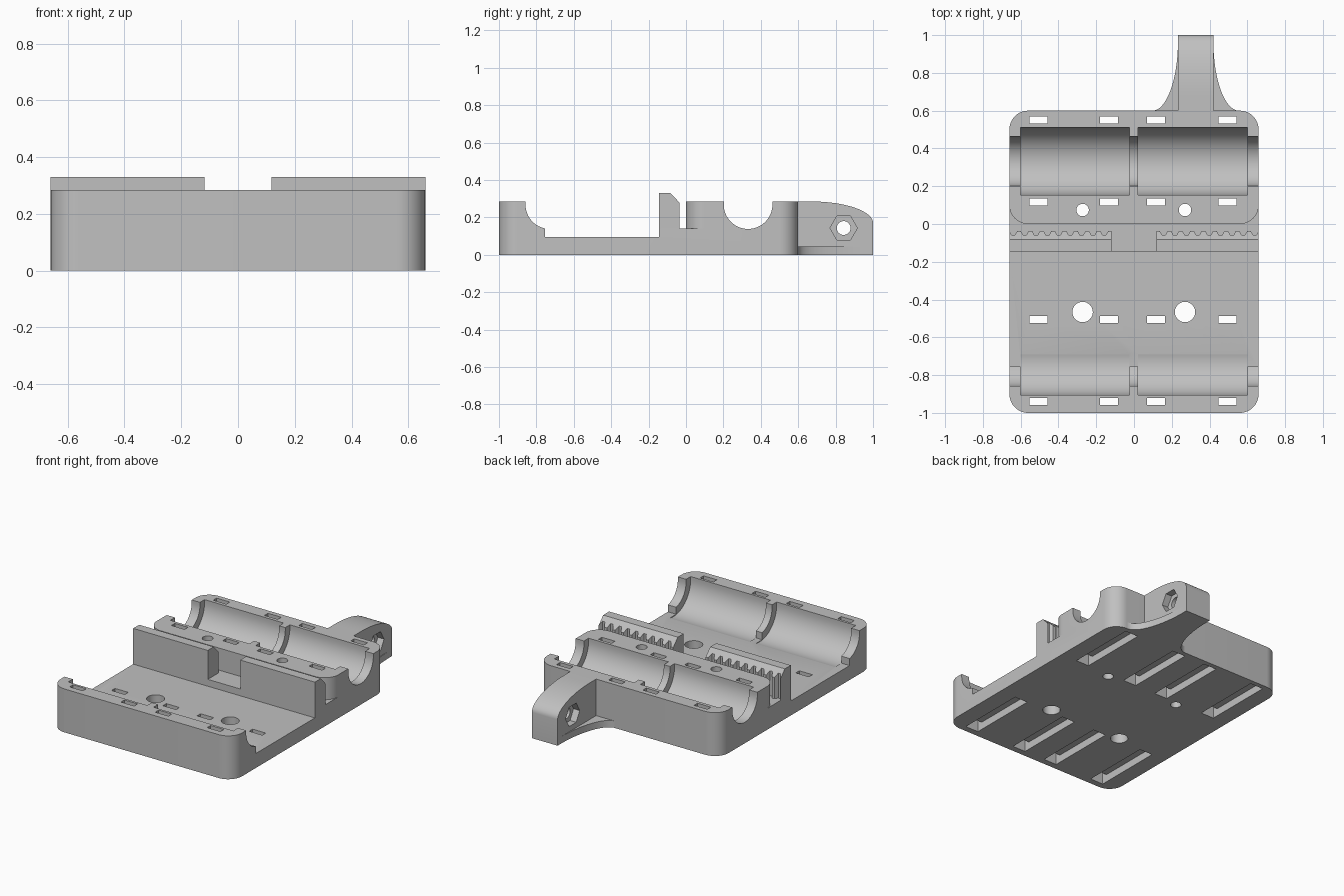
import bpy, bmesh
from math import sin, cos, pi, radians
from mathutils import Vector

if "Cube" in bpy.data.objects:
    bpy.data.objects.remove(bpy.data.objects["Cube"], do_unlink=True)

grey = bpy.data.materials.new("plain_grey")
grey.use_nodes = True
COLOUR = (0.53, 0.53, 0.53, 1)
grey.diffuse_color = COLOUR
grey.node_tree.nodes["Principled BSDF"].inputs["Base Color"].default_value = COLOUR

HALF_W, TOP, FLOOR, SHELF = 0.66, 0.285, 0.095, 0.14
HIGH = 0.5


def prism(name, pts, axis, lo, hi):
    """Extrude a 2D outline: axis 'x' takes (y, z) points, axis 'z' takes (x, y)."""
    bm = bmesh.new()
    place = (lambda p: (lo, *p)) if axis == "x" else (lambda p: (*p, lo))
    face = bm.faces.new([bm.verts.new(place(p)) for p in pts])
    new = bmesh.ops.extrude_face_region(bm, geom=[face])["geom"]
    shift = Vector((hi - lo, 0, 0)) if axis == "x" else Vector((0, 0, hi - lo))
    bmesh.ops.translate(bm, verts=[v for v in new if isinstance(v, bmesh.types.BMVert)], vec=shift)
    bmesh.ops.recalc_face_normals(bm, faces=bm.faces)
    mesh = bpy.data.meshes.new(name)
    bm.to_mesh(mesh)
    bm.free()
    mesh.materials.append(grey)
    ob = bpy.data.objects.new(name, mesh)
    bpy.context.collection.objects.link(ob)
    return ob


def arc(cx, cy, r, start, end, n=12):
    return [(cx + r * cos(radians(start + (end - start) * i / n)),
             cy + r * sin(radians(start + (end - start) * i / n))) for i in range(n + 1)]


def circle(cx, cy, r, n=32):
    return arc(cx, cy, r, 0, 360, n)[:-1]


def rect(x0, x1, y0, y1):
    return [(x0, y0), (x1, y0), (x1, y1), (x0, y1)]


def activate(ob):
    bpy.ops.object.select_all(action="DESELECT")
    ob.select_set(True)
    bpy.context.view_layer.objects.active = ob


def cut(ob, *args):
    cutter = prism("cutter", *args)
    mod = ob.modifiers.new("cut", "BOOLEAN")
    mod.operation, mod.solver, mod.object = "DIFFERENCE", "EXACT", cutter
    activate(ob)
    bpy.ops.object.modifier_apply(modifier=mod.name)
    bpy.data.objects.remove(cutter, do_unlink=True)


def smooth(ob):
    activate(ob)
    bpy.ops.object.shade_smooth_by_angle(angle=radians(30))


# Carriage body: rounded slab
R = 0.1
W = HALF_W - R
outline = (arc(W, 0.6 - R, R, 0, 90) + arc(-W, 0.6 - R, R, 90, 180)
           + arc(-W, R - 1, R, 180, 270) + arc(W, R - 1, R, 270, 360))
body = prism("carriage_body", outline, "z", 0, TOP)

# Open floor, and the shelf in front of the rounded rear block
cut(body, rect(-1, 1, -0.755, -0.145), "z", FLOOR, HIGH)
shelf = ([(-0.8, R), (-0.8, -0.145), (0.8, -0.145), (0.8, R)]
         + arc(W, R, R, 0, -90) + arc(-W, R, R, -90, -180))
cut(body, shelf, "z", SHELF, HIGH)

# Rod channels and bearing pockets
for cy in (-0.728, 0.332):
    for r, lo, hi in ((0.13, -1, 1), (0.178, -0.6, -0.025), (0.178, 0.02, 0.6)):
        trough = [(cy - r, HIGH)] + arc(cy, 0.268, r, 180, 360, 32) + [(cy + r, HIGH)]
        cut(body, trough, "x", lo, hi)

# Tie slots with the recess that joins each pair underneath
for x in (-0.505, -0.132, 0.117, 0.495):
    for near, far in ((-0.958, -0.487), (0.098, 0.568)):
        x0, x1 = x - 0.048, x + 0.048
        cut(body, rect(x0, x1, near, far), "z", -0.1, 0.05)
        for y in (near, far - 0.036):
            cut(body, rect(x0, x1, y, y + 0.036), "z", -0.1, HIGH)

# Screw holes
for x in (-0.272, 0.27):
    cut(body, circle(x, 0.074, 0.033), "z", -0.1, HIGH)
    cut(body, circle(x, -0.466, 0.054), "z", -0.1, HIGH)
smooth(body)

# Belt clamps: walls with a toothed, chamfered rear face
TEETH, INNER = 9, 0.118
pitch = (HALF_W - INNER) / TEETH
for side, name in ((1, "left_belt_clamp"), (-1, "right_belt_clamp")):
    pts = [(side * HALF_W, -0.145), (side * INNER, -0.145)]
    for i in range(TEETH):
        for part, y in ((0, -0.036), (0.3, -0.036), (0.5, -0.058), (0.8, -0.058)):
            pts.append((side * (INNER + (i + part) * pitch), y))
    pts.append((side * HALF_W, -0.036))
    clamp = prism(name, pts, "z", SHELF, 0.33)
    cut(clamp, [(-0.083, 0.33), (-0.083, 0.4), (0.05, 0.4), (0.05, 0.28), (-0.036, 0.28)], "x", -1, 1)

# Rear arm with a curved top, a cross hole and a nut trap on each side
X0, X1 = 0.233, 0.42
top_curve = [(0.67 + 0.33 * sin(pi / 2 * i / 16), 0.17 + (TOP - 0.17) * cos(pi / 2 * i / 16))
             for i in range(17)]
arm = prism("rear_arm", [(0.6, 0), (0.6, TOP)] + top_curve + [(1, 0)], "x", X0, X1)
cut(arm, circle(0.843, 0.143, 0.037), "x", 0, 1)
for lo, hi in ((0, X0 + 0.045), (X1 - 0.045, 1)):
    cut(arm, circle(0.843, 0.143, 0.073, 6), "x", lo, hi)
smooth(arm)

# Thin flared gussets at the foot of the arm
for edge, side, name in ((X0, -1, "right_arm_gusset"), (X1, 1, "left_arm_gusset")):
    flare = [(edge + side * 0.135 * (1 - sin(pi / 2 * i / 16)), 0.97 - 0.37 * cos(pi / 2 * i / 16))
             for i in range(17)]
    smooth(prism(name, [(edge, 0.6)] + flare, "z", 0, 0.045))
